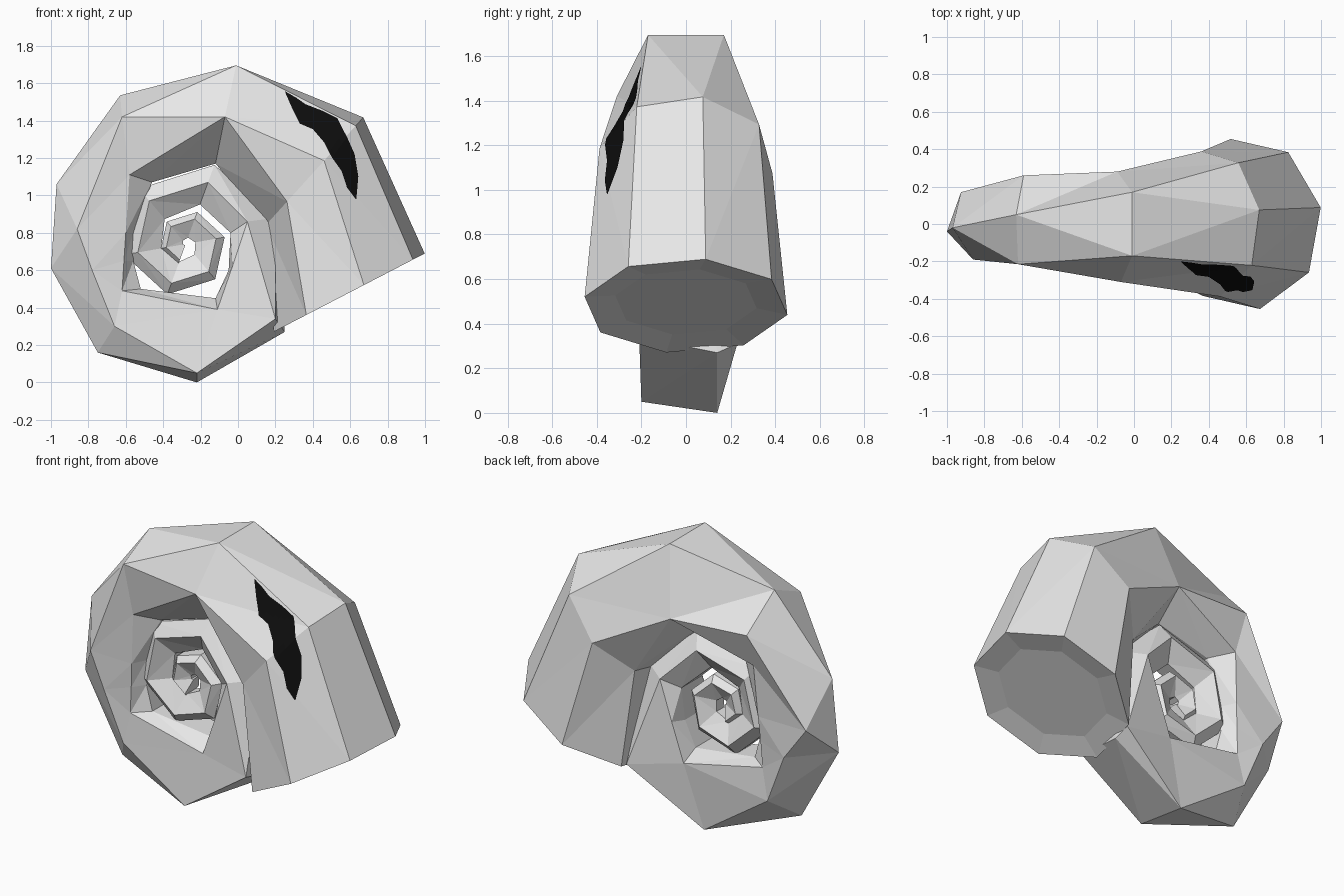
import bpy, bmesh, math
from mathutils import Vector
from mathutils.bvhtree import BVHTree

if "Cube" in bpy.data.objects:
    bpy.data.objects.remove(bpy.data.objects["Cube"])


def material(name, rgb):
    m = bpy.data.materials.new(name)
    m.diffuse_color = (*rgb, 1)
    m.use_nodes = True
    m.node_tree.nodes["Principled BSDF"].inputs["Base Color"].default_value = m.diffuse_color
    return m


def make_object(name, bm, mat):
    me = bpy.data.meshes.new(name)
    bm.to_mesh(me)
    me.materials.append(mat)
    ob = bpy.data.objects.new(name, me)
    bpy.context.collection.objects.link(ob)
    return ob


def octagon(cx, cz, dx, dz, r):
    """Round section, long axis along (dx, dz), turned by 11 degrees."""
    pts = []
    for k in range(8):
        a = math.radians(11 + 45 * k)
        pts.append((cx + dx * r * math.cos(a), r * math.sin(a), cz + dz * r * math.cos(a)))
    return pts


def mirrored(half):
    """Section from its back half (outer edge to inner edge), mirrored to the front."""
    return list(half) + [(x, -y, z) for x, y, z in reversed(half)]


# Sections of the tube from the mouth inwards
rings = [octagon(0.595, 0.48, 0.887, 0.46, 0.463),
         octagon(0.41, 1.13, 0.67, 0.74, 0.395)]

# Outer whorl: outer edge, two shoulders, inner edge
outer_whorl = [
    [(-.01, .17, 1.695), (-.07, .31, 1.42), (-.07, .31, 1.42), (-.12, .07, 1.17)],
    [(-.63, .05, 1.535), (-.62, .215, 1.42), (-.58, .18, 1.11), (-.46, .08, 1.07)],
    [(-.97, .03, 1.06), (-.86, .19, .82), (-.60, .165, .80), (-.56, .08, .80)],
    [(-1.0, .04, .61), (-.78, .175, .60), (-.61, .155, .65), (-.56, .08, .65)],
    [(-.75, .13, .16), (-.66, .16, .30), (-.62, .15, .49), (-.52, .08, .50)],
    [(-.22, .14, .0), (-.22, .20, .05), (-.11, .18, .39), (-.12, .08, .45)],
    [(.25, .14, .27), (.20, .21, .34), (-.03, .18, .62), (-.05, .08, .60)],
    [(.20, .07, .88), (.05, .18, .86), (.05, .18, .86), (-.04, .10, .80)],
]
rings += [mirrored(h) for h in outer_whorl]

# Uneven corners: slots 0-3 run outer to inner on the back, 7-4 on the front
rings[2][1] = rings[2][2] = (-.09, .28, 1.30)
rings[3][1] = (-.59, .26, 1.325)
rings[4][1] = (-.925, .17, .80)
for i in (3, 7, 8):
    rings[i][7] = rings[i][6]
for i, y in ((4, -.02), (5, -.04), (6, -.04)):
    x, _, z = rings[i][0]
    rings[i][0] = rings[i][7] = (x, y, z)
rings[7][1] = rings[7][0]
rings[8][1] = (.24, .23, .31)

# Inner whorls: shrinking spiral that closes at its centre
CX, CZ = -0.28, 0.74
TURNS = 10
for n in range(TURNS):
    a = math.radians(70 + 60 * n)
    r = 0.45 * 0.86 ** n
    inner = 0.5 * (1 - n / TURNS)
    half = [(CX + r * f * math.cos(a), y * 0.93 ** n, CZ + r * f * math.sin(a))
            for f, y in ((1, .07), (.78, .13), (.78, .13), (inner, .05))]
    rings.append(mirrored(half))

# Shell
bm = bmesh.new()
loops = [[bm.verts.new(p) for p in ring] for ring in rings]
mouth = bm.faces.new(loops[0])
for a, b in zip(loops, loops[1:]):
    for k in range(8):
        j = (k + 1) % 8
        bm.faces.new((a[k], a[j], b[j], b[k]))
tip = bm.verts.new((CX, 0, CZ))
for k in range(8):
    bm.faces.new((loops[-1][k], loops[-1][(k + 1) % 8], tip))
bmesh.ops.remove_doubles(bm, verts=bm.verts, dist=0.0005)
bmesh.ops.recalc_face_normals(bm, faces=bm.faces)
bmesh.ops.inset_region(bm, faces=[mouth], thickness=0.14, depth=-0.02)
bmesh.ops.triangulate(bm, faces=[f for f in bm.faces if len(f.verts) == 4])
make_object("spiral_shell", bm, material("light grey", (0.8, 0.8, 0.8)))

# Dark mark laid on the front of the shell
tree = BVHTree.FromBMesh(bm)
upper = [(.25, 1.555), (.31, 1.52), (.36, 1.485), (.45, 1.45), (.53, 1.41),
         (.58, 1.31), (.62, 1.22), (.64, 1.10), (.63, .98)]
lower = [(.255, 1.54), (.29, 1.46), (.33, 1.38), (.40, 1.35), (.46, 1.28),
         (.50, 1.20), (.55, 1.13), (.58, 1.04), (.625, .98)]


def on_shell(x, z):
    hit, nor, _, _ = tree.ray_cast(Vector((x, -2, z)), Vector((0, 1, 0)))
    return hit + nor * 0.006


def refine(pts, n=3):
    out = [(a[0] + (b[0] - a[0]) * i / n, a[1] + (b[1] - a[1]) * i / n)
           for a, b in zip(pts, pts[1:]) for i in range(n)]
    return out + [pts[-1]]


mark = bmesh.new()
rows = []
for u, l in zip(refine(upper), refine(lower)):
    rows.append([mark.verts.new(on_shell(u[0] + (l[0] - u[0]) * t / 6,
                                         u[1] + (l[1] - u[1]) * t / 6)) for t in range(7)])
for a, b in zip(rows, rows[1:]):
    for k in range(6):
        mark.faces.new((a[k], a[k + 1], b[k + 1], b[k]))
bmesh.ops.recalc_face_normals(mark, faces=mark.faces)
if sum(f.normal.y for f in mark.faces) > 0:
    bmesh.ops.reverse_faces(mark, faces=mark.faces)
make_object("dark_mark", mark, material("black", (0.004, 0.004, 0.004)))
mark.free()
bm.free()
